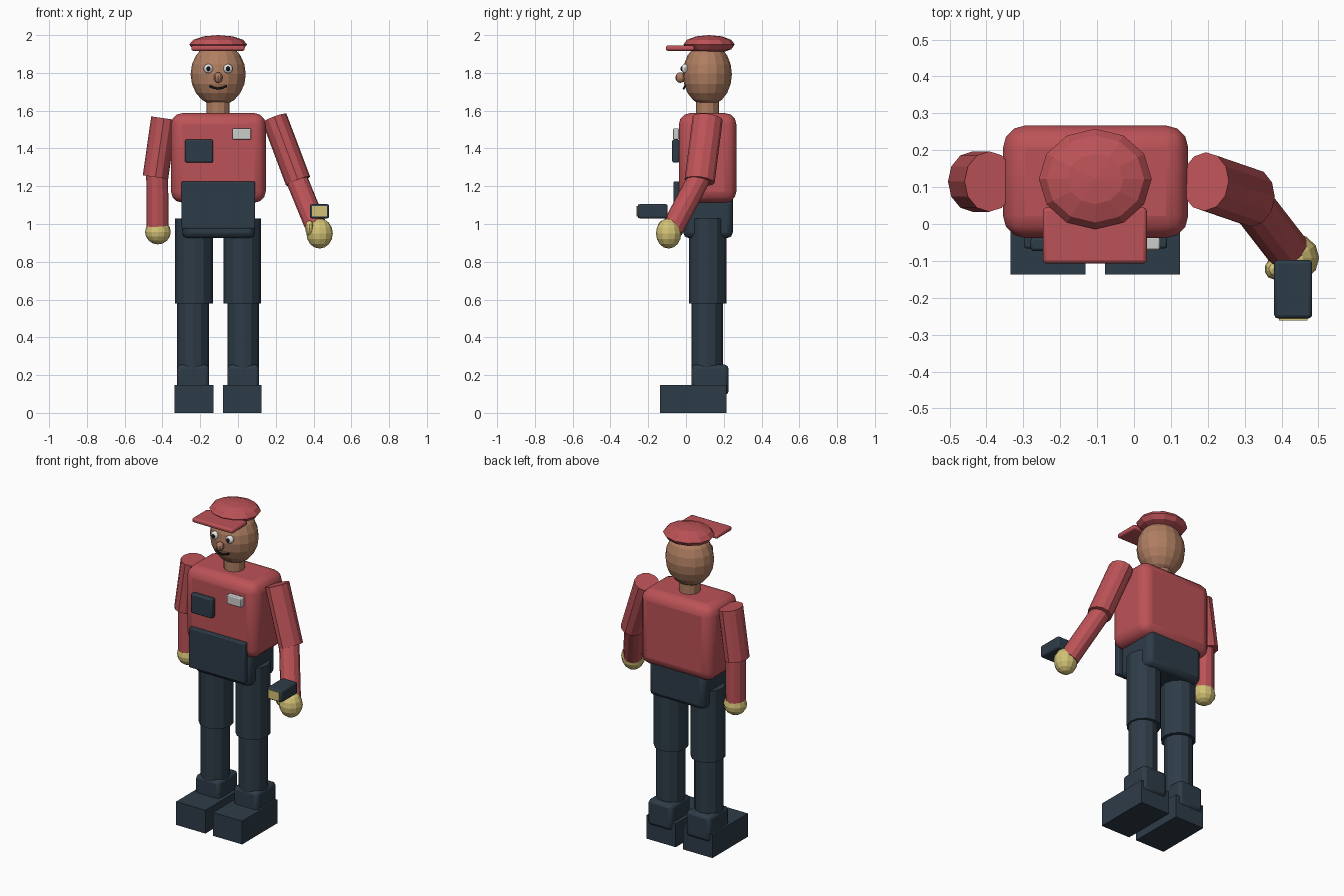
import bpy
from mathutils import Vector

if "Cube" in bpy.data.objects:
    bpy.data.objects.remove(bpy.data.objects["Cube"])


def material(name, rgb):
    m = bpy.data.materials.new(name)
    m.use_nodes = True
    m.diffuse_color = (*rgb, 1)
    shader = m.node_tree.nodes["Principled BSDF"]
    shader.inputs["Base Color"].default_value = (*rgb, 1)
    shader.inputs["Roughness"].default_value = 0.7
    return m


RED = material("uniform red", (0.50, 0.085, 0.095))
NAVY = material("dark navy", (0.027, 0.045, 0.064))
SKIN = material("skin tan", (0.43, 0.21, 0.12))
YELLOW = material("glove yellow", (0.65, 0.54, 0.18))
GREY = material("tag grey", (0.60, 0.61, 0.60))
WHITE = material("eye white", (0.80, 0.80, 0.80))
BLACK = material("black", (0.008, 0.008, 0.01))


def finish(name, mat):
    o = bpy.context.object
    o.name = name
    o.data.materials.append(mat)
    return o


def box(name, xs, ys, zs, mat, bevel=0, segments=2):
    """Box from its extents on each axis, with optional rounded edges."""
    spans = (xs, ys, zs)
    bpy.ops.mesh.primitive_cube_add(size=1, location=[sum(s) / 2 for s in spans])
    o = finish(name, mat)
    o.scale = [s[1] - s[0] for s in spans]
    bpy.ops.object.transform_apply(location=False, rotation=False, scale=True)
    if bevel:
        b = o.modifiers.new("rounding", "BEVEL")
        b.width, b.segments = bevel, segments
        bpy.ops.object.shade_smooth_by_angle()
    return o


def ball(name, loc, radii, mat, segments=16, rings=10):
    bpy.ops.mesh.primitive_uv_sphere_add(segments=segments, ring_count=rings, radius=1, location=loc)
    o = finish(name, mat)
    o.scale = radii
    return o


def limb(name, top, bottom, rx, ry, mat, sides=12):
    """Straight cylinder between two points."""
    top, bottom = Vector(top), Vector(bottom)
    axis = top - bottom
    bpy.ops.mesh.primitive_cylinder_add(vertices=sides, radius=1, depth=1, location=(top + bottom) / 2)
    o = finish(name, mat)
    o.scale = (rx, ry, axis.length)
    o.rotation_mode = "QUATERNION"
    o.rotation_quaternion = Vector((0, 0, 1)).rotation_difference(axis)
    return o


MID = -0.105    # body centre line in x
DEPTH = 0.115   # body centre line in y

# Torso, hips and apron
box("torso", (-0.355, 0.147), (-0.038, 0.267), (1.113, 1.587), RED, 0.06, 3)
box("hips", (-0.296, 0.09), (-0.015, 0.248), (0.925, 1.16), NAVY, 0.03)
box("apron", (-0.298, 0.09), (-0.066, -0.03), (0.975, 1.225), NAVY, 0.006)
box("chest_pocket", (-0.28, -0.132), (-0.073, -0.036), (1.325, 1.447), NAVY, 0.008)
box("name_tag", (-0.03, 0.07), (-0.07, -0.036), (1.448, 1.505), GREY, 0.005)

# Legs and shoes
for side, s in (("right", -1), ("left", 1)):
    hip = MID + s * 0.128
    shin = MID + s * 0.133
    limb(side + "_thigh", (hip, DEPTH, 1.03), (hip, DEPTH, 0.58), 0.1, 0.1, NAVY)
    limb(side + "_shin", (shin, DEPTH - 0.003, 0.62), (shin, DEPTH - 0.003, 0.18), 0.084, 0.084, NAVY)
    box(side + "_ankle", (shin - 0.084, shin + 0.084), (0.03, 0.225), (0.095, 0.255), NAVY, 0.02)
    box(side + "_shoe", (hip - 0.102, hip + 0.102), (-0.137, 0.215), (0, 0.147), NAVY)

# Right arm hanging down
limb("right_upper_arm", (-0.392, DEPTH, 1.56), (-0.437, DEPTH, 1.248), 0.068, 0.082, RED)
limb("right_forearm", (-0.428, DEPTH, 1.27), (-0.426, DEPTH, 0.98), 0.058, 0.06, RED)
ball("right_hand", (-0.424, DEPTH, 0.958), (0.068, 0.066, 0.066), YELLOW, 12, 8)

# Left arm reaching forward
limb("left_upper_arm", (0.193, DEPTH, 1.56), (0.318, 0.072, 1.227), 0.068, 0.08, RED)
limb("left_forearm", (0.303, 0.076, 1.255), (0.42, -0.075, 0.97), 0.058, 0.06, RED)
ball("left_hand", (0.432, -0.092, 0.95), (0.07, 0.067, 0.08), YELLOW, 12, 8)
ball("left_thumb", (0.378, -0.122, 0.98), (0.024, 0.028, 0.04), YELLOW, 10, 6)

# Hand-held device
box("device", (0.38, 0.483), (-0.256, -0.097), (1.03, 1.105), NAVY, 0.01)
box("device_screen", (0.393, 0.47), (-0.262, -0.254), (1.04, 1.095), YELLOW)

# Head
limb("neck", (MID, 0.113, 1.68), (MID, 0.113, 1.57), 0.061, 0.061, SKIN)
ball("head", (MID, 0.113, 1.793), (0.146, 0.13, 0.168), SKIN)
ball("nose", (MID, -0.03, 1.775), (0.024, 0.026, 0.028), SKIN, 10, 8)
for side, s in (("right", -1), ("left", 1)):
    x = MID + s * 0.052
    ball(side + "_eye", (x, -0.005, 1.822), (0.025, 0.02, 0.025), WHITE, 12, 8)
    ball(side + "_pupil", (x, -0.022, 1.822), (0.012, 0.008, 0.012), BLACK, 10, 6)

# Mouth as a thin bent tube
line = bpy.data.curves.new("mouth", "CURVE")
line.dimensions = "3D"
line.bevel_depth, line.bevel_resolution = 0.006, 1
line.use_fill_caps = True
spline = line.splines.new("POLY")
offsets = (-1, -0.5, 0, 0.5, 1)
spline.points.add(len(offsets) - 1)
for p, t in zip(spline.points, offsets):
    p.co = (MID + t * 0.045, -0.012 + 0.007 * t * t, 1.717 + 0.014 * t * t, 1)
line.materials.append(BLACK)
bpy.context.collection.objects.link(bpy.data.objects.new("mouth", line))

# Cap
ball("cap_crown", (MID, 0.122, 1.95), (0.153, 0.136, 0.05), RED, 12, 6)
box("cap_brim", (-0.247, 0.035), (-0.107, 0.045), (1.917, 1.945), RED, 0.01)
